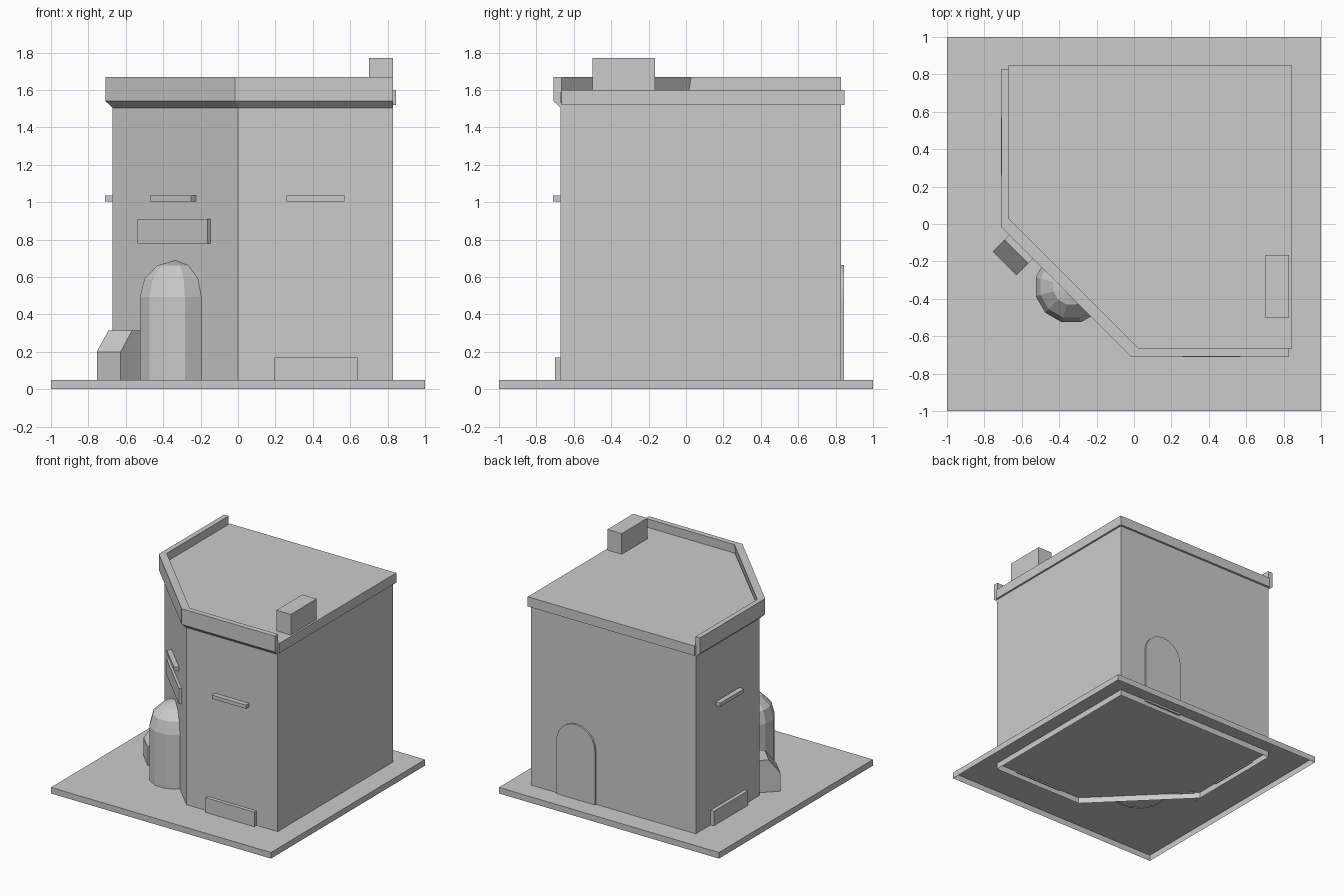
import bpy, bmesh
from math import sin, cos, pi
from mathutils import Matrix, Vector

if "Cube" in bpy.data.objects:
    bpy.data.objects.remove(bpy.data.objects["Cube"])

DIAG = Matrix.Rotation(-pi / 4, 4, 'Z')          # frame of the cut corner wall
MIRROR = Matrix(((0, 1, 0, 0), (1, 0, 0, 0), (0, 0, 1, 0), (0, 0, 0, 1)))  # swap x and y
WALL = 0.67 / 2 ** 0.5                           # distance of corner wall from centre


def make(name, rings, bottom=True, top=True, mat=Matrix()):
    """Skin a stack of equal closed rings, with optional end caps."""
    bm = bmesh.new()
    vr = [[bm.verts.new(mat @ Vector(p)) for p in r] for r in rings]
    n = len(vr[0])
    for a, b in zip(vr, vr[1:]):
        for i in range(n):
            j = (i + 1) % n
            bm.faces.new((a[i], a[j], b[j], b[i]))
    if bottom:
        bm.faces.new(vr[0][::-1])
    if top:
        bm.faces.new(vr[-1])
    bmesh.ops.remove_doubles(bm, verts=bm.verts, dist=1e-5)
    if bottom and top:
        bmesh.ops.recalc_face_normals(bm, faces=bm.faces)
    me = bpy.data.meshes.new(name)
    bm.to_mesh(me)
    bm.free()
    ob = bpy.data.objects.new(name, me)
    bpy.context.collection.objects.link(ob)
    return ob


def prism(name, outline, z0, z1, **kw):
    return make(name, [[(x, y, z) for x, y in outline] for z in (z0, z1)], **kw)


def box(name, x0, x1, y0, y1, z0, z1, **kw):
    return prism(name, [(x0, y0), (x1, y0), (x1, y1), (x0, y1)], z0, z1, **kw)


# ground plate, open underneath
box("ground_plate", -1, 1, -1, 1, 0, 0.05, bottom=False)

# five-sided house walls, reaching down through the plate
prism("walls", [(-0.67, 0), (0, -0.67), (0.83, -0.67), (0.83, 0.83), (-0.67, 0.83)],
      0, 1.53, bottom=False, top=False)

# flat roof slab overhanging on the back and right
prism("roof", [(-0.67, 0.02), (0.02, -0.665), (0.845, -0.665), (0.845, 0.848), (-0.67, 0.848)],
      1.52, 1.6)

# parapet with sloped underside along the street sides
outer = [(-0.708, 0.83), (-0.708, -0.017), (-0.017, -0.708), (0.83, -0.708)]
wall = [(-0.67, 0.83), (-0.67, 0), (0, -0.67), (0.83, -0.67)]
inner = [(-0.667, 0.83), (-0.667, 0.028), (0.025, -0.664), (0.83, -0.664)]
make("parapet", [[(*o, 1.67), (*o, 1.54), (*w, 1.505), (*i, 1.67)]
                 for o, w, i in zip(outer, wall, inner)])

# chimney
box("chimney", 0.70, 0.83, -0.50, -0.165, 1.59, 1.77)

# window sills and low plinths on both street walls
for side, m in (("front", Matrix()), ("left", MIRROR)):
    box(side + "_sill", 0.26, 0.57, -0.71, -0.66, 1.005, 1.035, mat=m)
    box(side + "_plinth", 0.195, 0.638, -0.70, -0.66, 0.04, 0.17, mat=m)

# sill and sign board on the corner wall
box("corner_sill", -0.155, 0.155, -WALL - 0.038, -WALL + 0.01, 1.005, 1.035, mat=DIAG)
box("sign_board", -0.265, 0.265, -WALL - 0.02, -WALL + 0.01, 0.78, 0.91, mat=DIAG)

# domed half-round entrance in front of the corner wall
R, Z = 0.197, 0.492
levels = [(R, 0.045)] + [(R * cos(k * pi / 6), Z + R * sin(k * pi / 6)) for k in range(3)] + [(0, Z + R)]
bays = [pi + k * pi / 6 for k in range(7)]
make("domed_entrance", [[(r * cos(a), r * sin(a) - WALL, z) for r, z in levels] for a in bays],
     mat=DIAG)

# cellar hatch with a sloped lid beside the entrance
hatch = [(0.164, 0.045), (0.164, 0.2), (0.076, 0.315), (-0.01, 0.315), (-0.01, 0.045)]
make("cellar_hatch", [[(x, -WALL - d, z) for d, z in hatch] for x in (-0.43, -0.25)], mat=DIAG)

# arched back door
arch = [(0.175, 0.035)] + [(0.175 * cos(k * pi / 12), 0.49 + 0.175 * sin(k * pi / 12))
                           for k in range(13)] + [(-0.175, 0.035)]
make("back_door", [[(0.412 + x, y, z) for x, z in arch] for y in (0.82, 0.845)])
